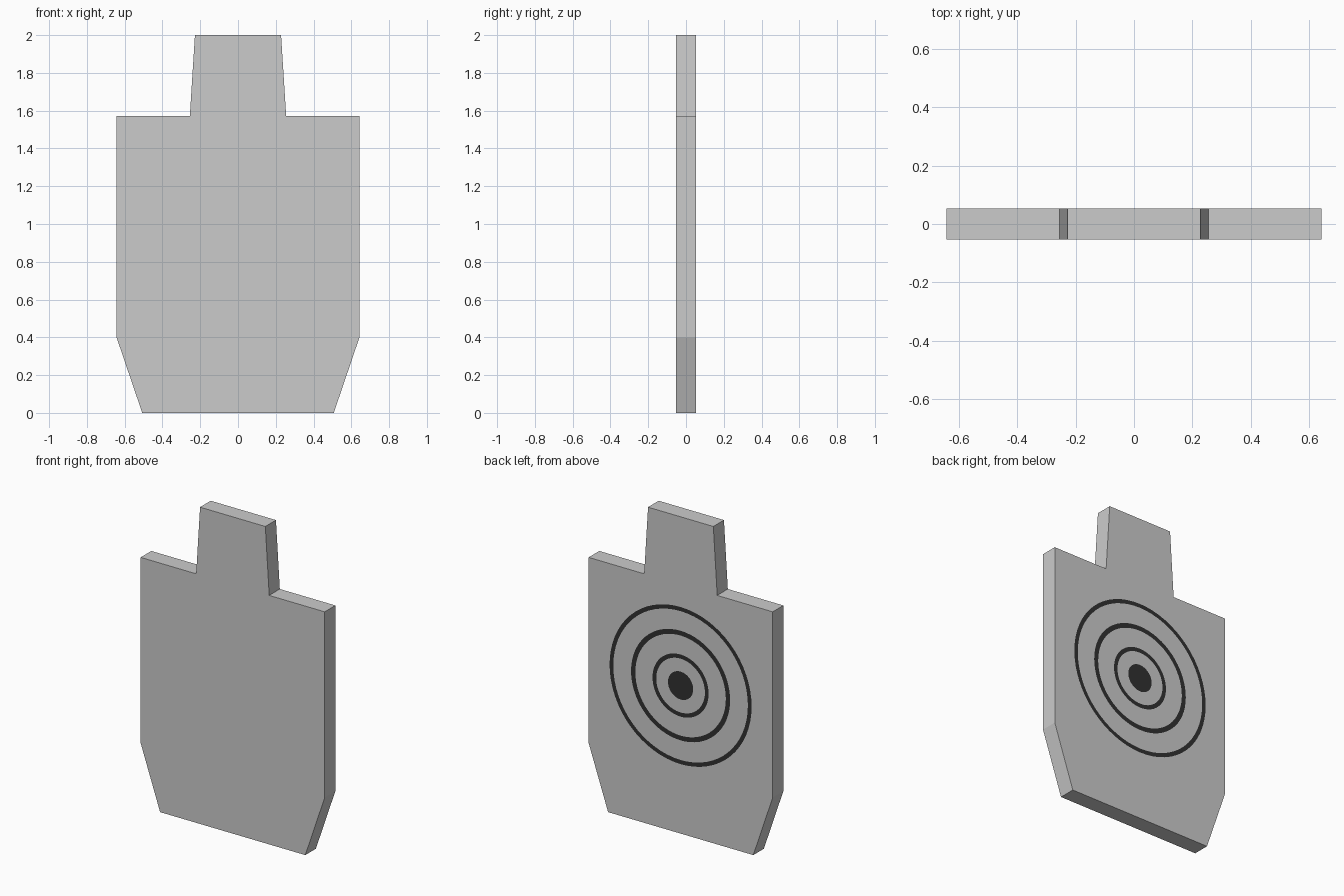
import bpy, bmesh, math

if "Cube" in bpy.data.objects:
    bpy.data.objects.remove(bpy.data.objects["Cube"])

HALF_T = 0.053      # half the board thickness
CENTRE_Z = 0.935    # height of the bullseye
SEGMENTS = 64

dark = bpy.data.materials.new("dark_paint")
dark.diffuse_color = (0.03, 0.03, 0.03, 1)
dark.use_nodes = True
dark.node_tree.nodes["Principled BSDF"].inputs["Base Color"].default_value = dark.diffuse_color


def finish(bm, name, material=None):
    mesh = bpy.data.meshes.new(name)
    bm.to_mesh(mesh)
    bm.free()
    obj = bpy.data.objects.new(name, mesh)
    bpy.context.collection.objects.link(obj)
    if material:
        mesh.materials.append(material)
    return obj


# Board: half silhouette mirrored, then extruded through the thickness
half = [(0.507, 0), (0.643, 0.40), (0.643, 1.572), (0.255, 1.572), (0.228, 2.0)]
outline = half + [(-x, z) for x, z in reversed(half)]
bm = bmesh.new()
front = bm.faces.new([bm.verts.new((x, -HALF_T, z)) for x, z in outline])
ext = bmesh.ops.extrude_face_region(bm, geom=[front], use_keep_orig=True)
moved = [v for v in ext["geom"] if isinstance(v, bmesh.types.BMVert)]
bmesh.ops.translate(bm, verts=moved, vec=(0, 2 * HALF_T, 0))
bmesh.ops.recalc_face_normals(bm, faces=bm.faces[:])
finish(bm, "target_board")


def circle(bm, r):
    pts = [2 * math.pi * i / SEGMENTS for i in range(SEGMENTS)]
    return [bm.verts.new((r * math.cos(a), HALF_T + 0.001, CENTRE_Z + r * math.sin(a)))
            for a in pts]


# Painted rings on the back face
for i, (inner, outer) in enumerate([(0.170, 0.196), (0.316, 0.346), (0.470, 0.496)]):
    bm = bmesh.new()
    a, b = circle(bm, inner), circle(bm, outer)
    for k in range(SEGMENTS):
        n = (k + 1) % SEGMENTS
        bm.faces.new((a[k], a[n], b[n], b[k]))
    finish(bm, f"target_ring_{i + 1}", dark)

# Painted centre dot
bm = bmesh.new()
bm.faces.new(list(reversed(circle(bm, 0.088))))
finish(bm, "target_centre", dark)
